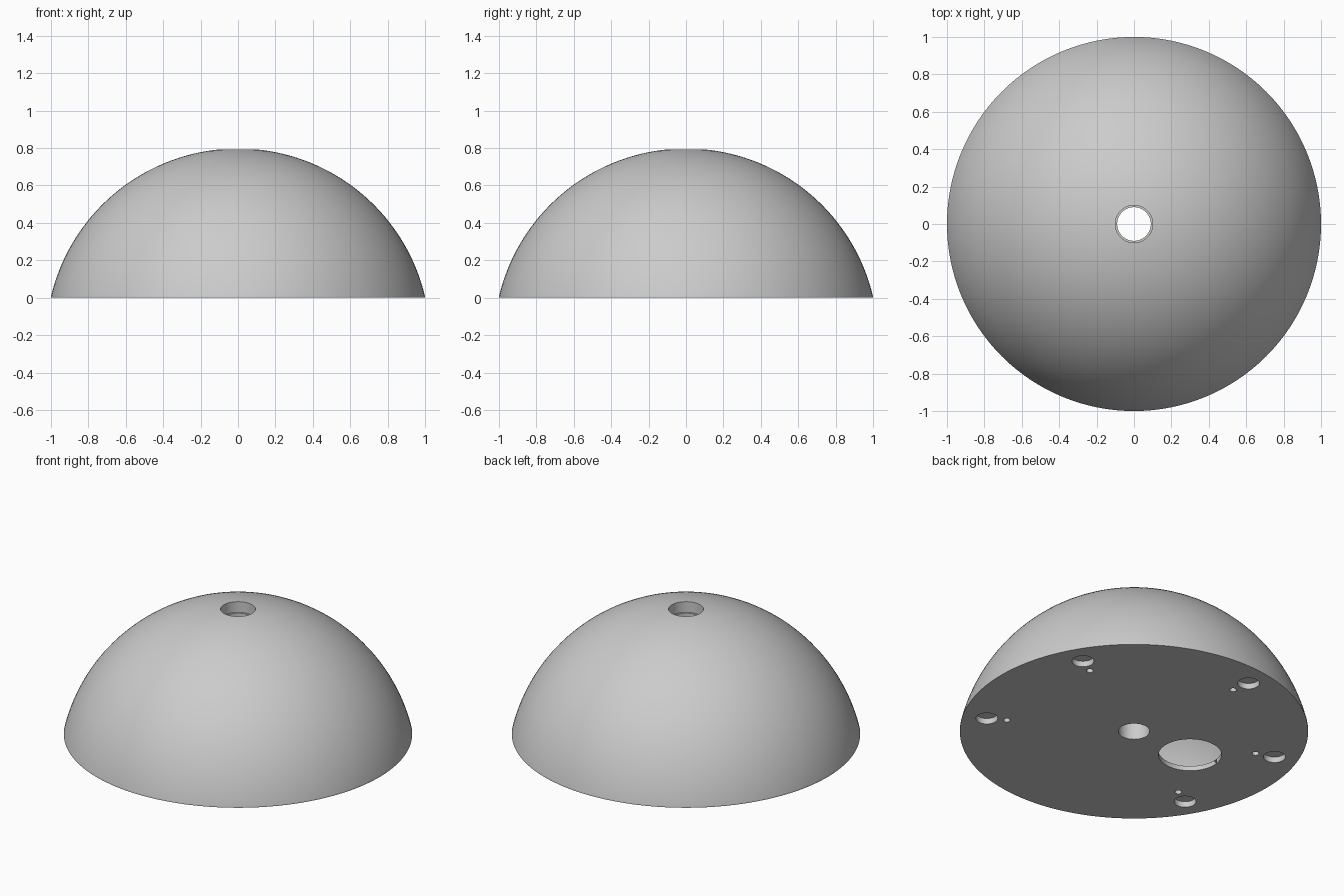
import bpy, bmesh
from math import sin, cos, tau, radians, sqrt

cube = bpy.data.objects.get("Cube")
if cube:
    bpy.data.objects.remove(cube, do_unlink=True)

SEGMENTS = 128
CENTRE_Z = -0.23          # centre of the dome's sphere, below the base
COLUMN = 0.14             # solid core around the middle bore

grey = bpy.data.materials.new("plain grey")
grey.use_nodes = True
grey.diffuse_color = (0.6, 0.6, 0.6, 1)
grey.node_tree.nodes["Principled BSDF"].inputs["Base Color"].default_value = (0.6, 0.6, 0.6, 1)


def lathe(name, profile):
    """Spin a closed (radius, height) outline into a ring-shaped solid."""
    bm = bmesh.new()
    rings = [[bm.verts.new((r * cos(tau * i / SEGMENTS), r * sin(tau * i / SEGMENTS), z))
              for r, z in profile] for i in range(SEGMENTS)]
    n = len(profile)
    for i in range(SEGMENTS):
        a, b = rings[i], rings[(i + 1) % SEGMENTS]
        for j in range(n):
            k = (j + 1) % n
            bm.faces.new((a[j], b[j], b[k], a[k]))
    bmesh.ops.recalc_face_normals(bm, faces=bm.faces)
    mesh = bpy.data.meshes.new(name)
    bm.to_mesh(mesh)
    bm.free()
    mesh.materials.append(grey)
    obj = bpy.data.objects.new(name, mesh)
    bpy.context.collection.objects.link(obj)
    return obj


def sphere_arc(r_out, r_in, z_out, steps):
    """Points on the dome's concentric sphere, from the rim in to r_in."""
    radius = sqrt(r_out ** 2 + (z_out - CENTRE_Z) ** 2)
    pts = []
    for i in range(steps + 1):
        t = i / steps
        r = r_in + (r_out - r_in) * cos(t * tau / 4)
        pts.append((r, CENTRE_Z + sqrt(radius ** 2 - r ** 2)))
    return pts


def cut(body, cutter):
    cutter.hide_render = True
    mod = body.modifiers.new("cut", "BOOLEAN")
    mod.operation = "DIFFERENCE"
    mod.solver = "EXACT"
    mod.object = cutter
    bpy.context.view_layer.objects.active = body
    bpy.ops.object.modifier_apply(modifier=mod.name)
    bpy.data.objects.remove(cutter, do_unlink=True)


def drill(body, radius, depth, distance, angle):
    """Drill up into the underside at a polar position."""
    start = -0.05
    a = radians(angle)
    bpy.ops.mesh.primitive_cylinder_add(
        vertices=48, radius=radius, depth=depth - start,
        location=(distance * cos(a), distance * sin(a), (depth + start) / 2))
    cutter = bpy.context.object
    cutter.data.materials.append(grey)
    cut(body, cutter)


# Dome with a stepped bore through the middle
outline = [(0.09, 0), (1, 0)] + sphere_arc(1, 0.1, 0.006, 40)
outline += [(0.1, 0.725), (0.09, 0.725)]
dome = lathe("dome_base", outline)

# Hollow inside, leaving a thin floor
cut(dome, lathe("cavity", [(COLUMN, 0.03)] + sphere_arc(0.775, COLUMN, 0.03, 24)))

# Large opening through the floor
drill(dome, 0.181, 0.1, 0.42, 180)

# Round recesses, each with a pilot hole on its inner side
for angle in (30, 100, 160, 210, 330):
    drill(dome, 0.063, 0.036, 0.858, angle)
    drill(dome, 0.02, 0.025, 0.742, angle)

bpy.ops.object.select_all(action="DESELECT")
dome.select_set(True)
bpy.context.view_layer.objects.active = dome
bpy.ops.object.shade_smooth_by_angle(angle=radians(30))
